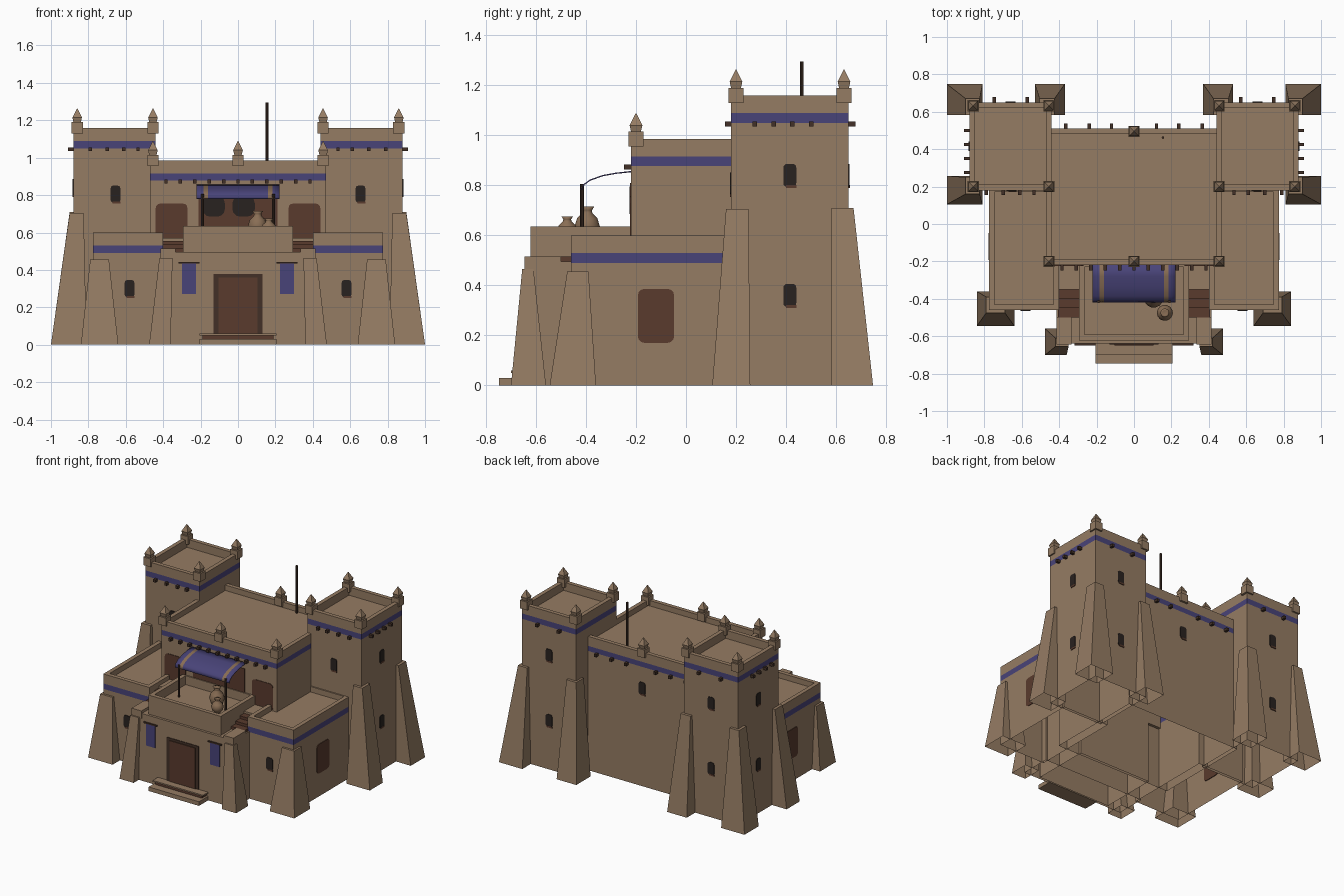
import bpy, bmesh, math
from mathutils import Matrix, Vector

cube = bpy.data.objects.get("Cube")
if cube:
    bpy.data.objects.remove(cube, do_unlink=True)


def material(name, rgb):
    m = bpy.data.materials.new(name)
    m.use_nodes = True
    m.diffuse_color = (*rgb, 1)
    bsdf = next(n for n in m.node_tree.nodes if n.type == 'BSDF_PRINCIPLED')
    bsdf.inputs["Base Color"].default_value = (*rgb, 1)
    bsdf.inputs["Roughness"].default_value = 0.9
    return m


ADOBE = material("adobe", (0.30, 0.20, 0.125))
BLUE = material("blue paint", (0.066, 0.057, 0.19))
WOOD = material("brown wood", (0.10, 0.043, 0.026))
DARK = material("dark opening", (0.022, 0.016, 0.014))
BEAM = material("dark beam", (0.055, 0.03, 0.02))
CLAY = material("clay", (0.25, 0.155, 0.09))


def finish(name, bm, *mats, normals=True):
    if normals:
        bmesh.ops.recalc_face_normals(bm, faces=bm.faces)
    mesh = bpy.data.meshes.new(name)
    bm.to_mesh(mesh)
    bm.free()
    for m in mats:
        mesh.materials.append(m)
    ob = bpy.data.objects.new(name, mesh)
    bpy.context.collection.objects.link(ob)
    return ob


def loft(name, rings, mats, slots=None, cap_start=False):
    """Skin a stack of rectangles (x0, x1, y0, y1, z) and close the last one."""
    bm = bmesh.new()
    loops = [[bm.verts.new(p) for p in ((x0, y0, z), (x1, y0, z), (x1, y1, z), (x0, y1, z))]
             for x0, x1, y0, y1, z in rings]
    for i, (a, b) in enumerate(zip(loops, loops[1:])):
        for k in range(4):
            f = bm.faces.new((a[k], a[k - 3], b[k - 3], b[k]))
            f.material_index = slots[i] if slots else 0
    bm.faces.new(loops[-1])
    if cap_start:
        bm.faces.new(loops[0][::-1])
    return finish(name, bm, *mats, normals=False)


def box(name, x0, x1, y0, y1, z0, z1, mat):
    return loft(name, [(x0, x1, y0, y1, z0), (x0, x1, y0, y1, z1)], [mat], cap_start=True)


def building(name, x0, x1, y0, y1, top, floor, band=None, rim=0.03):
    """Open-bottomed walls with a painted band, a parapet and a sunken roof."""
    outer, inner = (x0, x1, y0, y1), (x0 + rim, x1 - rim, y0 + rim, y1 - rim)
    levels = [0, *(band or ()), top]
    slots = [0, 1, 0, 0, 0] if band else [0, 0, 0]
    rings = [(*outer, z) for z in levels] + [(*inner, top), (*inner, floor)]
    return loft(name, rings, [ADOBE, BLUE], slots)


def panel(name, u, z, w, h, turn, dist, mat, r=0.0, out=0.004):
    """Plate or peg on a wall; turn 0 front, 90 left, 180 back, -90 right."""
    bm = bmesh.new()
    pts = []
    for sx, sz, a0 in ((1, 1, 0), (-1, 1, 90), (-1, -1, 180), (1, -1, 270)):
        for step in ((0, 30, 60, 90) if r else (0,)):
            a = math.radians(a0 + step)
            pts.append((u + sx * (w / 2 - r) + r * math.cos(a), z + sz * (h / 2 - r) + r * math.sin(a)))
    face = bm.faces.new([bm.verts.new((p, -dist - out, q)) for p, q in pts])
    ext = bmesh.ops.extrude_face_region(bm, geom=[face], use_keep_orig=True)
    moved = [v for v in ext["geom"] if isinstance(v, bmesh.types.BMVert)]
    bmesh.ops.translate(bm, verts=moved, vec=(0, out + 0.005, 0))
    bm.transform(Matrix.Rotation(math.radians(turn), 4, 'Z'))
    return finish(name, bm, mat)


def lathe(name, profile, x, y, z, sides, mat, phase=0.0):
    bm = bmesh.new()
    prev = None
    for r, h in profile:
        ring = [bm.verts.new((x + r * math.cos(phase + k * math.tau / sides),
                              y + r * math.sin(phase + k * math.tau / sides), z + h)) for k in range(sides)]
        if prev:
            for k in range(sides):
                bm.faces.new((prev[k - 1], prev[k], ring[k], ring[k - 1]))
        else:
            bm.faces.new(ring[::-1])
        prev = ring
    bm.faces.new(prev)
    return finish(name, bm, mat)


def finial(x, y, z):
    box("finial_block", x - 0.03, x + 0.03, y - 0.03, y + 0.03, z - 0.03, z + 0.03, ADOBE)
    lathe("finial_spire", [(0.028, 0.03), (0.036, 0.055), (0.002, 0.103)], x, y, z, 4, ADOBE, math.pi / 4)


def buttress(name, s, base, tip, height):
    """Tapering pier; s mirrors it across the middle."""
    rings = []
    for (x0, x1, y0, y1), z in ((base, 0), (tip, height)):
        xs = sorted((s * x0, s * x1))
        rings.append((*xs, y0, y1, z))
    return loft(name, rings, [ADOBE])


def window(u, z, turn, dist):
    panel("window", u, z, 0.052, 0.092, turn, dist, DARK, 0.015)
    panel("window_sill", u + 0.005, z - 0.045, 0.042, 0.012, turn, dist, WOOD, out=0.005)


# Main hall
building("main_hall", -0.47, 0.47, -0.22, 0.51, 0.985, 0.945, (0.878, 0.915))
for x, y in ((-0.455, -0.2), (0, -0.2), (0.455, -0.2), (0, 0.495)):
    finial(x, y, 0.985)
for i in range(11):
    panel("hall_front_beam", -0.385 + i * 0.077, 0.873, 0.018, 0.02, 0, 0.22, BEAM, out=0.028)
for x in (-0.365, -0.24, -0.12, 0.12, 0.24, 0.365):
    panel("hall_back_beam", x, 0.873, 0.018, 0.02, 180, 0.51, BEAM, out=0.028)
window(0, 0.72, 180, 0.51)
panel("hall_doorway", 0, 0.68, 0.42, 0.26, 0, 0.22, WOOD)
for x in (-0.13, 0.03):
    panel("hall_door_shade", x, 0.74, 0.12, 0.11, 0, 0.22, DARK, 0.04, 0.006)

# Mirrored parts
for s in (-1, 1):
    # Corner tower
    xs = sorted((s * 0.44, s * 0.88))
    building("tower", *xs, 0.18, 0.65, 1.16, 1.1, (1.05, 1.09))
    for x in (0.455, 0.86):
        for y in (0.2, 0.632):
            finial(s * x, y, 1.16)
    for x in (0.535, 0.61, 0.7, 0.79):
        panel("tower_front_beam", s * x, 1.045, 0.018, 0.02, 0, -0.18, BEAM, out=0.025)
    for x in (0.57, 0.747):
        panel("tower_back_beam", s * x, 1.045, 0.018, 0.02, 180, 0.65, BEAM, out=0.028)
    for y in (0.275, 0.35, 0.425, 0.5):
        panel("tower_side_beam", s * y, 1.045, 0.018, 0.02, s * 90, 0.88, BEAM, out=0.028)
    window(s * 0.655, 0.805, 0, -0.18)
    for z in (0.36, 0.84):
        window(s * 0.415, z, s * 90, 0.88)
        window(s * 0.66, z, 180, 0.65)
    buttress("tower_back_outer_buttress", s, (0.81, 1.0, 0.582, 0.748), (0.825, 0.9, 0.582, 0.67), 0.71)
    buttress("tower_back_inner_buttress", s, (0.37, 0.53, 0.582, 0.748), (0.425, 0.505, 0.582, 0.67), 0.71)
    buttress("tower_front_buttress", s, (0.81, 1.0, 0.105, 0.257), (0.825, 0.9, 0.16, 0.25), 0.705)

    # Side wing
    xs = sorted((s * 0.4, s * 0.775))
    building("side_wing", *xs, -0.46, 0.2, 0.6, 0.56, (0.49, 0.53))
    window(s * 0.58, 0.3, 0, 0.46)
    panel("wing_side_panel", s * -0.12, 0.278, 0.145, 0.215, s * 90, 0.775, WOOD, 0.025)
    buttress("wing_buttress", s, (0.64, 0.84, -0.545, -0.36), (0.69, 0.79, -0.475, -0.39), 0.455)
    panel("hall_side_door", s * 0.355, 0.655, 0.17, 0.2, 0, 0.22, WOOD, 0.025)

    # Gatehouse flank, with roof steps behind it
    xs = sorted((s * 0.29, s * 0.405))
    for i in range(3):
        box("roof_step", *xs, -0.5 + i * 0.05, -0.45 + i * 0.05, 0.45, 0.515 + i * 0.02, WOOD)
    box("roof_landing", *xs, -0.35, -0.2, 0.45, 0.57, ADOBE)
    xs = sorted((s * 0.335, s * 0.415))
    box("gate_pier_cap", *xs, -0.645, -0.5, 0.46, 0.515, ADOBE)
    buttress("gate_buttress", s, (0.36, 0.475, -0.7, -0.56), (0.35, 0.42, -0.655, -0.61), 0.465)

    # Hanging banner
    panel("banner", s * 0.262, 0.353, 0.075, 0.165, 0, 0.64, BLUE)
    panel("banner_rod", s * 0.262, 0.438, 0.11, 0.01, 0, 0.64, BEAM, out=0.009)

    # Awning post
    lathe("awning_post", [(0.008, 0), (0.008, 0.245)], s * 0.19, -0.415, 0.56, 8, BEAM)

# Gatehouse
loft("gatehouse_base", [(-0.415, 0.415, -0.64, -0.42, 0), (-0.415, 0.415, -0.64, -0.42, 0.495)], [ADOBE])
building("gatehouse_terrace", -0.295, 0.295, -0.622, -0.2, 0.635, 0.57)
panel("door_frame", 0, 0.205, 0.26, 0.345, 0, 0.64, BEAM, out=0.004)
panel("door_leaf", 0, 0.2, 0.21, 0.32, 0, 0.64, WOOD, out=0.009)
box("lower_step", -0.205, 0.205, -0.747, -0.63, 0, 0.03, ADOBE)
box("upper_step_riser", -0.19, 0.19, -0.69, -0.63, 0.03, 0.05, WOOD)
box("upper_step_tread", -0.205, 0.205, -0.7, -0.63, 0.05, 0.06, ADOBE)

# Awning cloth with pale stripes near both ends
curve = [(-0.215, 0.858), (-0.28, 0.851), (-0.335, 0.841), (-0.385, 0.823), (-0.41, 0.805), (-0.42, 0.782)]
columns = (-0.222, -0.185, -0.16, 0.16, 0.185, 0.222)
bm = bmesh.new()
grid = [[bm.verts.new((x, y, z)) for y, z in curve] for x in columns]
for i in range(len(columns) - 1):
    for j in range(len(curve) - 1):
        f = bm.faces.new((grid[i][j], grid[i][j + 1], grid[i + 1][j + 1], grid[i + 1][j]))
        f.material_index = 1 if i in (1, 3) else 0
        f.smooth = True
awning = finish("awning", bm, BLUE, CLAY)
cloth = awning.modifiers.new("cloth thickness", 'SOLIDIFY')
cloth.thickness = 0.005

# Clay jars on the terrace
JAR = [(0.3, 0), (0.75, 0.2), (0.95, 0.45), (0.75, 0.68), (0.38, 0.82), (0.36, 0.9), (0.52, 1.0), (0.3, 0.97)]
for name, r, h, x, y in (("large_jar", 0.055, 0.145, 0.105, -0.395), ("small_jar", 0.045, 0.105, 0.165, -0.475)):
    jar = lathe(name, [(a * r, b * h) for a, b in JAR], x, y, 0.57, 14, CLAY)
    jar.data.shade_smooth()

# Roof mast
lathe("roof_mast", [(0.007, 0), (0.007, 0.355)], 0.155, 0.462, 0.94, 8, BEAM)
